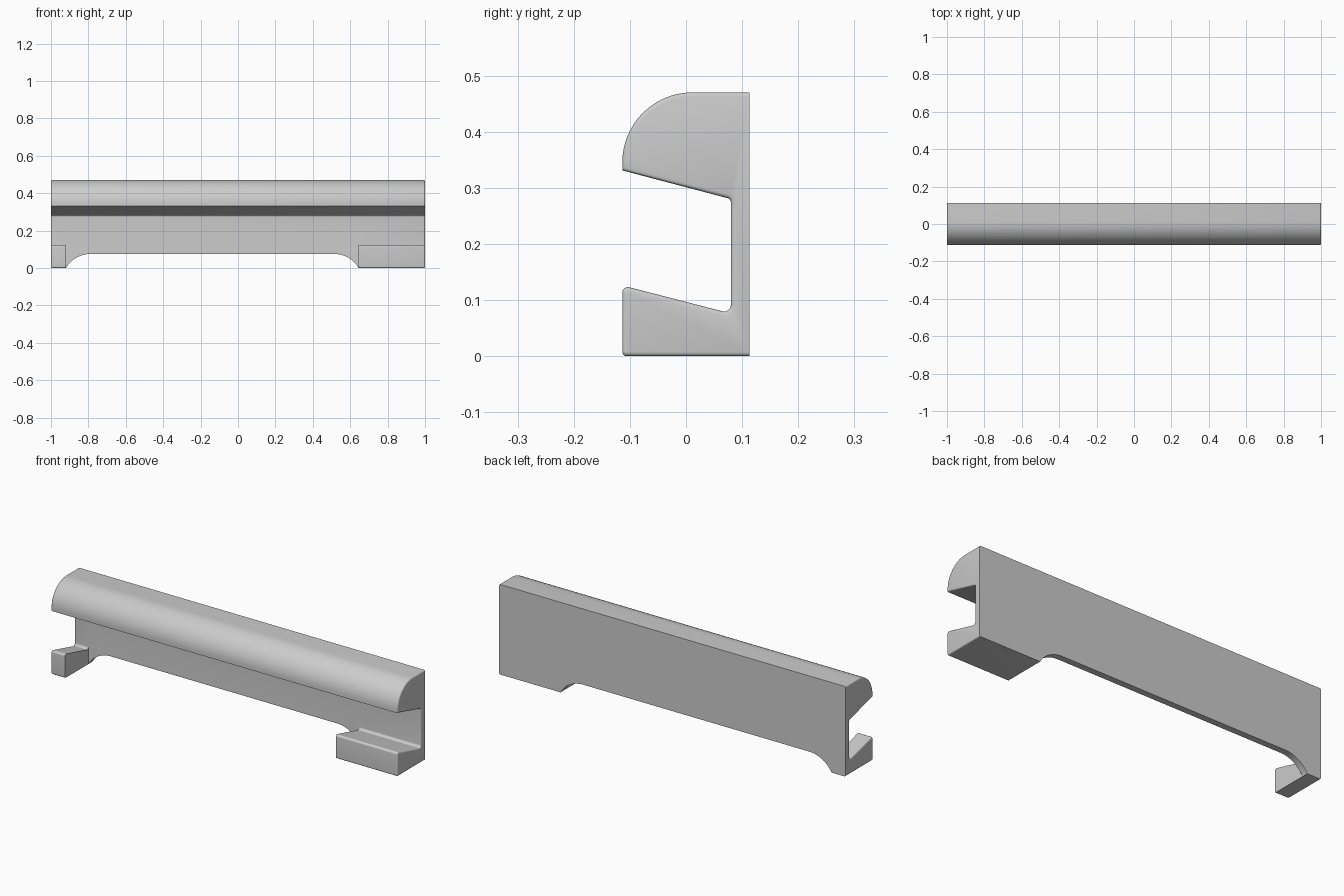
import bpy, bmesh
from math import cos, sin, radians
from mathutils import Vector

if "Cube" in bpy.data.objects:
    bpy.data.objects.remove(bpy.data.objects["Cube"])


def arc(cx, cy, r, a0, a1, n):
    return [(cx + r * cos(radians(a0 + (a1 - a0) * i / n)),
             cy + r * sin(radians(a0 + (a1 - a0) * i / n))) for i in range(n + 1)]


def fillet(prev, corner, nxt, r, n=6):
    # Tangent arc rounding one profile corner
    c = Vector(corner)
    u = (Vector(prev) - c).normalized()
    v = (Vector(nxt) - c).normalized()
    half = u.angle(v) / 2
    centre = c + (u + v).normalized() * (r / sin(half))
    t = r * cos(half) / sin(half)
    p, q = c + u * t - centre, c + v * t - centre
    return [tuple(centre + p.lerp(q, i / n).normalized() * r) for i in range(n + 1)]


def prism(name, points, direction, round_ends=0.0):
    # Closed solid from a planar outline swept along a direction
    bm = bmesh.new()
    d = Vector(direction)
    a = [bm.verts.new(p) for p in points]
    b = [bm.verts.new(Vector(p) + d) for p in points]
    n = len(a)
    bm.faces.new(a)
    bm.faces.new(b[::-1])
    for i in range(n):
        j = (i + 1) % n
        bm.faces.new((a[j], a[i], b[i], b[j]))
    bmesh.ops.recalc_face_normals(bm, faces=bm.faces[:])
    if bm.calc_volume(signed=True) < 0:
        bmesh.ops.reverse_faces(bm, faces=bm.faces[:])
    if round_ends:
        ends = [e for e in bm.edges
                if abs(e.verts[0].co.x - e.verts[1].co.x) < 1e-5
                and not all(v.co.y > BACK - 1e-4 for v in e.verts)]
        bmesh.ops.bevel(bm, geom=ends, offset=round_ends, segments=3, profile=0.5,
                        affect='EDGES', clamp_overlap=False)
    mesh = bpy.data.meshes.new(name)
    bm.to_mesh(mesh)
    bm.free()
    ob = bpy.data.objects.new(name, mesh)
    bpy.context.collection.objects.link(ob)
    return ob


def cut(target, cutter):
    cutter.hide_render = True
    mod = target.modifiers.new(cutter.name, 'BOOLEAN')
    mod.operation, mod.solver, mod.object = 'DIFFERENCE', 'EXACT', cutter
    bpy.context.view_layer.update()
    bpy.context.view_layer.objects.active = target
    bpy.ops.object.modifier_apply(modifier=mod.name)
    bpy.data.objects.remove(cutter)


BACK, FRONT, WEB = 0.1135, -0.1135, 0.08
LEFT, RIGHT = -0.92, 0.645     # inner sides of the two feet

# Hooked rail: rounded hood, thin web and sloped foot ledge in one profile
top_in, low_in = (WEB, 0.28), (WEB, 0.076)
lip, toe, base = (FRONT, 0.331), (FRONT, 0.126), (FRONT, 0)
profile = [(BACK, 0), (BACK, 0.47)]
profile += arc(0.0115, 0.345, 0.125, 90, 180, 24)
profile += [lip]
profile += fillet(lip, top_in, low_in, 0.008)
profile += fillet(top_in, low_in, toe, 0.012)
profile += fillet(low_in, toe, base, 0.01)
profile += fillet(toe, base, (BACK, 0), 0.008)
rail = prism("hooked_rail", [(-1, y, z) for y, z in profile], (2, 0, 0), 0.007)

# Remove the ledge between the feet
gap = prism("ledge_gap", [(LEFT, -0.3, -0.1), (RIGHT, -0.3, -0.1),
                          (RIGHT, WEB, -0.1), (LEFT, WEB, -0.1)], (0, 0, 0.3))
cut(rail, gap)

# Shallow arch along the bottom of the web
R, TOP = 0.15, 0.075
arch = arc(LEFT + 0.13, TOP - R, R, 165, 90, 20) + arc(RIGHT - 0.13, TOP - R, R, 90, 15, 20)
cut(rail, prism("bottom_arch", [(x, WEB - 0.002, z) for x, z in arch], (0, 0.2, 0)))

bpy.ops.object.select_all(action='DESELECT')
rail.select_set(True)
bpy.context.view_layer.objects.active = rail
bpy.ops.object.shade_smooth_by_angle(angle=radians(32))
